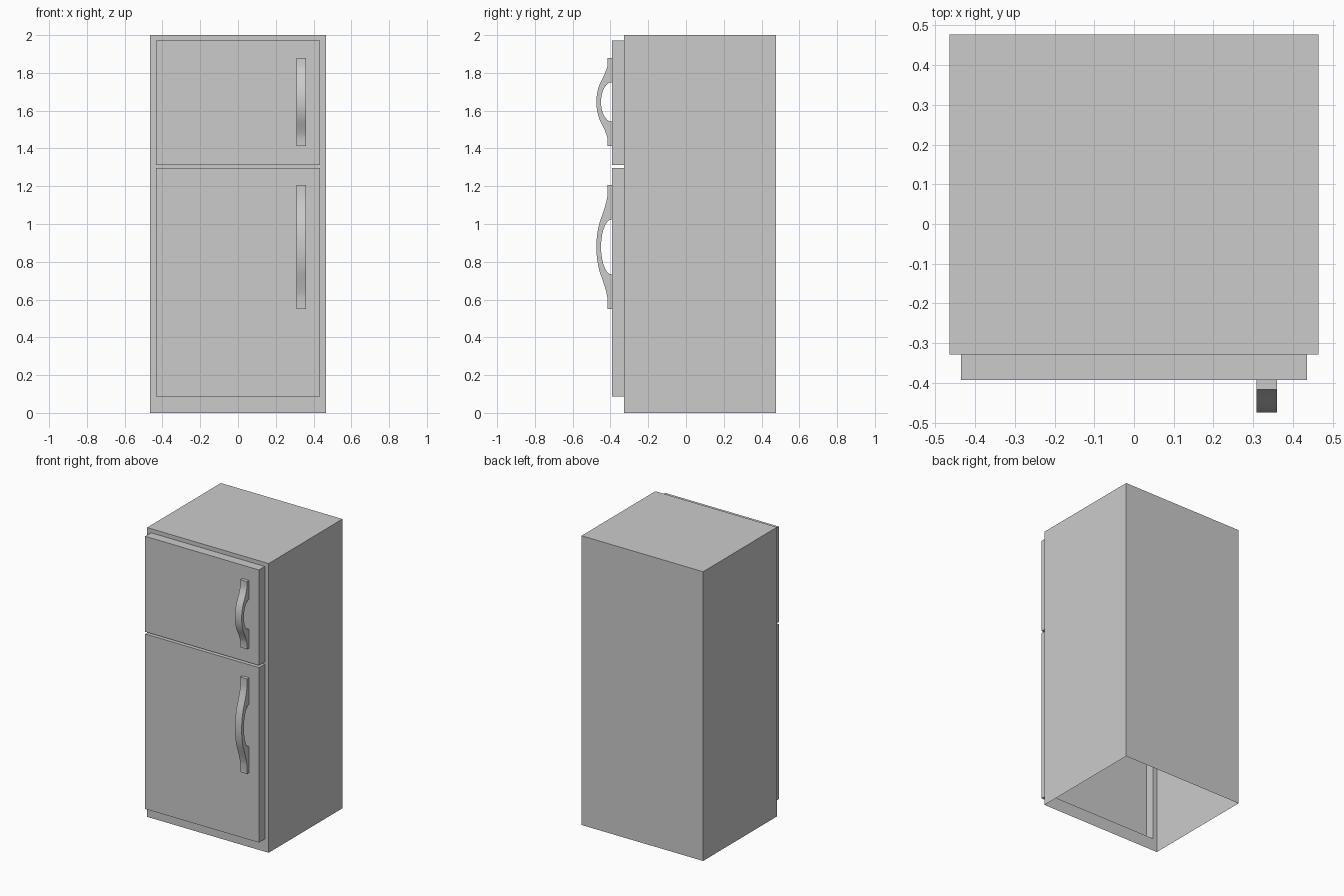
import bpy, bmesh, math

if "Cube" in bpy.data.objects:
    bpy.data.objects.remove(bpy.data.objects["Cube"])


def finish(bm, name):
    bmesh.ops.recalc_face_normals(bm, faces=bm.faces)
    me = bpy.data.meshes.new(name)
    bm.to_mesh(me)
    bm.free()
    ob = bpy.data.objects.new(name, me)
    bpy.context.collection.objects.link(ob)
    return ob


W, FRONT, BACK, DOOR = 0.465, -0.329, 0.477, -0.393
XS = [-W, -0.435, 0.435, W]
ZS = [0, 0.087, 1.297, 1.312, 1.972, 2.0]

# Cabinet shell, open underneath, with the doors pulled out of the front face
bm = bmesh.new()
grid = [[bm.verts.new((x, FRONT, z)) for x in XS] for z in ZS]
doors = []
for j in range(len(ZS) - 1):
    for i in range(len(XS) - 1):
        f = bm.faces.new((grid[j][i], grid[j][i + 1], grid[j + 1][i + 1], grid[j + 1][i]))
        if i == 1 and j in (1, 3):
            doors.append(f)
bl, br, tl, tr = [bm.verts.new((x, BACK, z)) for z in (0, 2) for x in (-W, W)]
bm.faces.new((br, bl, tl, tr))
bm.faces.new([row[0] for row in grid] + [tl, bl])
bm.faces.new([row[-1] for row in grid] + [tr, br])
bm.faces.new(grid[-1] + [tr, tl])
for f in doors:
    ext = bmesh.ops.extrude_discrete_faces(bm, faces=[f])
    for v in ext["faces"][0].verts:
        v.co.y = DOOR
finish(bm, "cabinet_with_doors")

# Handle profile: (fraction of half length, y) for the outer curve, ellipse for the grip hole
OUTER = [(1, -.416), (.82, -.416), (.74, -.421), (.64, -.430), (.52, -.443), (.41, -.456),
         (.30, -.465), (.19, -.471), (.08, -.474)]


def handle(name, z0, z1):
    mid, half = (z0 + z1) / 2, (z1 - z0) / 2
    pts = OUTER + [(-t, y) for t, y in reversed(OUTER)]
    pts.append((-1, DOOR))
    n = 14
    for k in range(n + 1):
        a = math.pi * k / n
        pts.append((-0.445 * math.cos(a), DOOR - 0.057 * math.sin(a)))
    pts.append((1, DOOR))
    bm = bmesh.new()
    face = bm.faces.new([bm.verts.new((0.309, y, mid + t * half)) for t, y in pts])
    ext = bmesh.ops.extrude_face_region(bm, geom=[face], use_keep_orig=True)
    for v in ext["geom"]:
        if isinstance(v, bmesh.types.BMVert):
            v.co.x = 0.36
    ob = finish(bm, name)
    bpy.context.view_layer.objects.active = ob
    ob.select_set(True)
    bpy.ops.object.shade_smooth_by_angle(angle=math.radians(30))
    ob.select_set(False)


handle("freezer_handle", 1.412, 1.88)
handle("fridge_handle", 0.55, 1.207)
